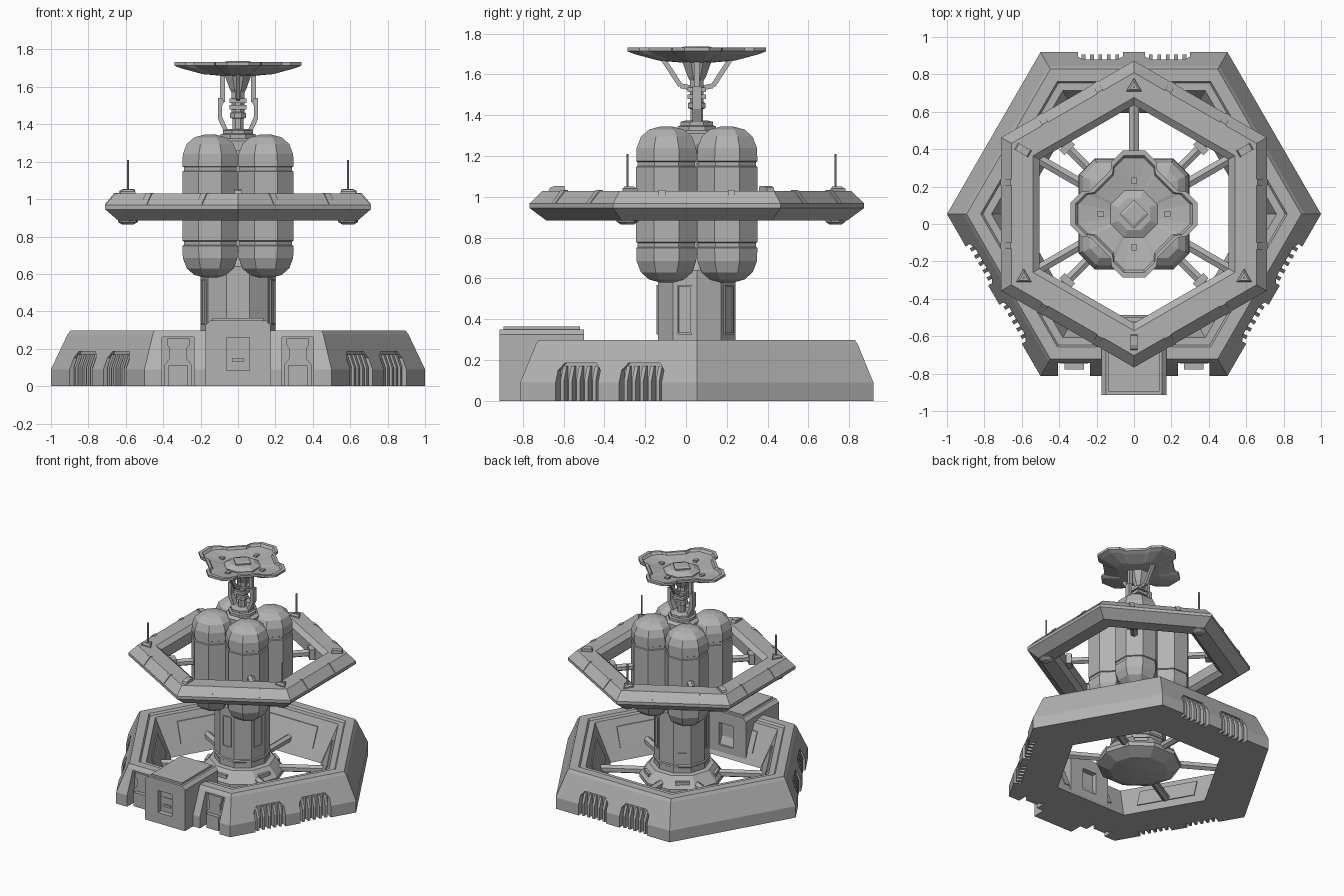
import bpy, bmesh
from math import sin, cos, pi, radians
from mathutils import Matrix, Vector

cube = bpy.data.objects.get("Cube")
if cube:
    bpy.data.objects.remove(cube, do_unlink=True)

# One plain grey for the whole station
grey = bpy.data.materials.new("light_grey")
grey.use_nodes = True
colour = (0.45, 0.45, 0.45, 1)
grey.diffuse_color = colour
grey.node_tree.nodes["Principled BSDF"].inputs["Base Color"].default_value = colour

CY = 0.053                      # depth of the station's axis
CENTRE = Matrix.Translation((0, CY, 0))


def facing(azimuth):
    """Frame on the axis whose local +y points along the azimuth."""
    return CENTRE @ Matrix.Rotation(radians(azimuth - 90), 4, 'Z')


def finish(name, bm, matrix):
    bm.transform(matrix)
    bmesh.ops.recalc_face_normals(bm, faces=bm.faces)
    mesh = bpy.data.meshes.new(name)
    bm.to_mesh(mesh)
    bm.free()
    mesh.materials.append(grey)
    obj = bpy.data.objects.new(name, mesh)
    bpy.context.collection.objects.link(obj)
    return obj


def polygon(n, start=0):
    """Regular outline with apothem 1."""
    r = 1 / cos(pi / n)
    return [(r * cos(radians(start) + 2 * pi * i / n),
             r * sin(radians(start) + 2 * pi * i / n)) for i in range(n)]


def loft(name, outline, rings, matrix=CENTRE, closed=False):
    """Stack scaled copies of an outline; closed joins last ring to first."""
    bm = bmesh.new()
    loops = [[bm.verts.new((x * s, y * s, z)) for x, y in outline] for s, z in rings]
    n = len(outline)
    pairs = list(zip(loops, loops[1:]))
    if closed:
        pairs.append((loops[-1], loops[0]))
    else:
        bm.faces.new(loops[0])
        bm.faces.new(loops[-1])
    for a, b in pairs:
        for i in range(n):
            j = (i + 1) % n
            bm.faces.new((a[i], a[j], b[j], b[i]))
    return finish(name, bm, matrix)


def prism(name, pts, lo, hi, plane="XZ", matrix=CENTRE):
    """Extrude a 2D profile from lo to hi across its plane."""
    put = {"XZ": lambda a, b, d: (a, d, b), "YZ": lambda a, b, d: (d, a, b),
           "XY": lambda a, b, d: (a, b, d)}[plane]
    bm = bmesh.new()
    near, far = [[bm.verts.new(put(a, b, d)) for a, b in pts] for d in (lo, hi)]
    bm.faces.new(near)
    bm.faces.new(far)
    for i in range(len(pts)):
        j = (i + 1) % len(pts)
        bm.faces.new((near[i], near[j], far[j], far[i]))
    return finish(name, bm, matrix)


def box(name, x0, x1, y0, y1, z0, z1, matrix=CENTRE):
    return prism(name, [(x0, z0), (x1, z0), (x1, z1), (x0, z1)], y0, y1, "XZ", matrix)


def beam(name, a, b, radius, sides=6, matrix=CENTRE):
    a, b = Vector(a), Vector(b)
    turn = (b - a).to_track_quat('Z', 'Y').to_matrix().to_4x4()
    return loft(name, polygon(sides, 180 / sides), [(radius, 0), (radius, (b - a).length)],
                matrix @ Matrix.Translation(a) @ turn)


def frame(name, x, z0, z1, y0, y1, t, matrix):
    """Rectangular raised border."""
    for s in (-1, 1):
        box(name, s * x - t / 2, s * x + t / 2, y0, y1, z0, z1, matrix)
    for z in (z0, z1):
        box(name, -x, x, y0, y1, z - t / 2, z + t / 2, matrix)


def cut(target, cutters):
    for c in cutters:
        mod = target.modifiers.new("cut", 'BOOLEAN')
        mod.operation, mod.solver, mod.object = 'DIFFERENCE', 'EXACT', c
        with bpy.context.temp_override(object=target, active_object=target):
            bpy.ops.object.modifier_apply(modifier=mod.name)
        bpy.data.objects.remove(c, do_unlink=True)


# Hexagonal base ring
base = loft("base_ring", polygon(6), [
    (.866, 0), (.866, .09), (.79, .275), (.775, .298), (.71, .298), (.70, .283),
    (.66, .283), (.54, 0)], closed=True)

# Vents with bars on three sides, service doors on the front
cutters = []
for az in (90, -30, 210):
    m = facing(az)
    for c in (-.18, .18):
        cutters.append(prism("vent_cutter", [
            (c - .12, -.01), (c + .12, -.01), (c + .12, .15), (c + .09, .185),
            (c - .09, .185), (c - .12, .15)], .812, 1, "XZ", m))
        for i in range(5):
            x = c + (i - 2) * .045
            prism("vent_bar", [(.805, 0), (.852, 0), (.852, .1), (.825, .17), (.805, .17)],
                  x - .01, x + .01, "YZ", m)
front = facing(-90)
for c in (-.32, .32):
    cutters.append(box("door_cutter", c - .085, c + .085, .775, 1, -.01, .262, front))
    half = [(.075, 0), (.075, .11), (.045, .15), (.045, .2), (.06, .22), (.06, .255)]
    flask = [(c + x, z) for x, z in half] + [(c - x, z) for x, z in reversed(half)]
    prism("service_door", flask, .76, .80, "XZ", front)
    box("service_hatch", c - .052, c + .052, .79, .83, 0, .11, front)
cut(base, cutters)

# Panels on the sloping inner walls
for k in range(6):
    prism("inner_wall_panel", [(.566, .08), (.58, .08), (.645, .23), (.63, .23)],
          -.22, .22, "YZ", facing(30 + 60 * k))

# Entrance block with a recessed doorway at each end
world = Matrix.Identity(4)
entrance = prism("entrance_block", [
    (-.175, 0), (.175, 0), (.175, .325), (.15, .35), (-.15, .35), (-.175, .325)],
    -.915, -.5, "XZ", world)
cut(entrance, [box("doorway_cutter", -.062, .062, y, y + .08, .085, .26, world)
               for y in (-.955, -.54)])
box("entrance_roof", -.135, .135, -.895, -.52, .345, .365, world)
box("doorway_panel", -.045, .045, -.88, -.868, .1, .2, world)
box("doorway_handle", -.03, .03, -.89, -.875, .13, .15, world)

# Core foot, column and its framed panels
ten = polygon(10)
loft("core_foot", ten, [(.08, 0), (.2, .015), (.29, .06), (.29, .09), (.225, .17), (.19, .175)])
loft("core_column", ten, [(.19, .1), (.19, .64), (.11, .72), (.11, 1.3)])
loft("column_band", ten, [(.19, .215), (.198, .22), (.198, .235), (.19, .24)])
for k in range(5):
    m = facing(-90 + 72 * k)
    frame("column_panel_frame", .034, .33, .565, .18, .197, .008, m)
    box("foot_hatch", -.05, .05, .2, .27, .08, .14, m)

# Floor struts to the base, and arms from the tanks to the upper ring
for az in (30, 90, 150, 210, 330):
    beam("floor_strut", (0, .22, .1), (0, .61, .1), .026, 6, facing(az))
for az in (45, 135, 225, 315):
    m = facing(az)
    beam("ring_arm", (0, .2, .96), (0, .53, .96), .024, 6, m)
    box("ring_arm_socket", -.04, .04, .485, .525, .92, 1.0, m)

# Four storage tanks, mirrored about their middle
lower = [(.03, .58), (.085, .595), (.125, .63), (.146, .685), (.148, .75),
         (.141, .754), (.141, .774), (.148, .778)]
tank = lower + [(r, 1.925 - z) for r, z in reversed(lower)]
for sx in (-1, 1):
    for sy in (-1, 1):
        loft("storage_tank", polygon(8, 22.5), tank,
             Matrix.Translation((sx * .149, CY + sy * .149, 0)))

# Upper hexagonal ring with edge clips
loft("upper_ring", polygon(6, 30), [
    (.71, .945), (.71, .968), (.655, 1.03), (.54, 1.03), (.505, 1.0),
    (.505, .915), (.54, .885), (.64, .885)], closed=True)
for k in range(6):
    for x in (-.17, .17):
        prism("ring_clip", [(.66, .97), (.714, .97), (.66, 1.034), (.64, 1.034)],
              x - .018, x + .018, "YZ", facing(60 * k))

# Aerials on alternate corners, slotted housings on the others
for az in (90, 210, 330):
    m = facing(az) @ Matrix.Translation((0, .68, 0))
    loft("aerial_base", polygon(3, 90), [(.024, 1.02), (.024, 1.04), (.014, 1.052)], m)
    beam("aerial", (0, 0, 1.04), (0, 0, 1.21), .005, 6, m)
    loft("under_pod", polygon(8, 22.5), [(.05, .9), (.05, .878), (.03, .865)], m)
for az in (30, 150, 270):
    m = facing(az)
    prism("ring_housing", [(.64, 1.02), (.73, 1.02), (.72, 1.045), (.70, 1.053), (.65, 1.053)],
          -.02, .02, "YZ", m)

# Collar on top of the tanks
loft("collar", polygon(8, 22.5), [
    (.12, 1.26), (.12, 1.31), (.095, 1.325), (.095, 1.345), (.08, 1.35), (.08, 1.368), (.05, 1.375)])

# Dish mast with its flared head
loft("mast", polygon(8, 22.5), [
    (.03, 1.36), (.03, 1.43), (.042, 1.435), (.042, 1.46), (.034, 1.465),
    (.034, 1.57), (.045, 1.59), (.072, 1.665)])
for z in (1.48, 1.515):
    box("mast_clamp", -.046, .046, -.046, .046, z, z + .022)

# Yoke arms either side, and braces front and back
for s in (-1, 1):
    path = [(.05, 1.36), (.075, 1.36), (.108, 1.43), (.108, 1.54), (.085, 1.54),
            (.075, 1.52), (.085, 1.5), (.085, 1.44)]
    prism("yoke_arm", [(s * x, z) for x, z in path], -.022, .022)
    beam("yoke_rod", (s * .083, 0, 1.52), (s * .083, 0, 1.67), .013, 4)
    beam("dish_brace", (0, s * .03, 1.535), (0, s * .08, 1.545), .012, 4)
    beam("dish_brace", (0, s * .08, 1.545), (0, s * .165, 1.675), .012, 4)

# Notched square dish
quarter = [(.34, .06), (.28, .12), (.235, .125), (.125, .235), (.12, .28), (.06, .34)]
outline = []
for k in range(4):
    turn = Matrix.Rotation(k * pi / 2, 2)
    outline += [tuple(turn @ Vector(p)) for p in quarter]
loft("dish", outline, [
    (.3, 1.688), (.88, 1.715), (.92, 1.732), (1, 1.732), (1, 1.714),
    (.9, 1.70), (.55, 1.668), (.2, 1.658)])
loft("dish_hub", polygon(8, 22.5), [(.125, 1.68), (.125, 1.70), (.085, 1.722), (.06, 1.722)])
loft("dish_emitter", polygon(4, 0), [(.055, 1.71), (.055, 1.732), (.04, 1.738)])
for k in range(4):
    box("dish_sensor", -.014, .014, .16, .195, 1.69, 1.712, facing(90 * k))
